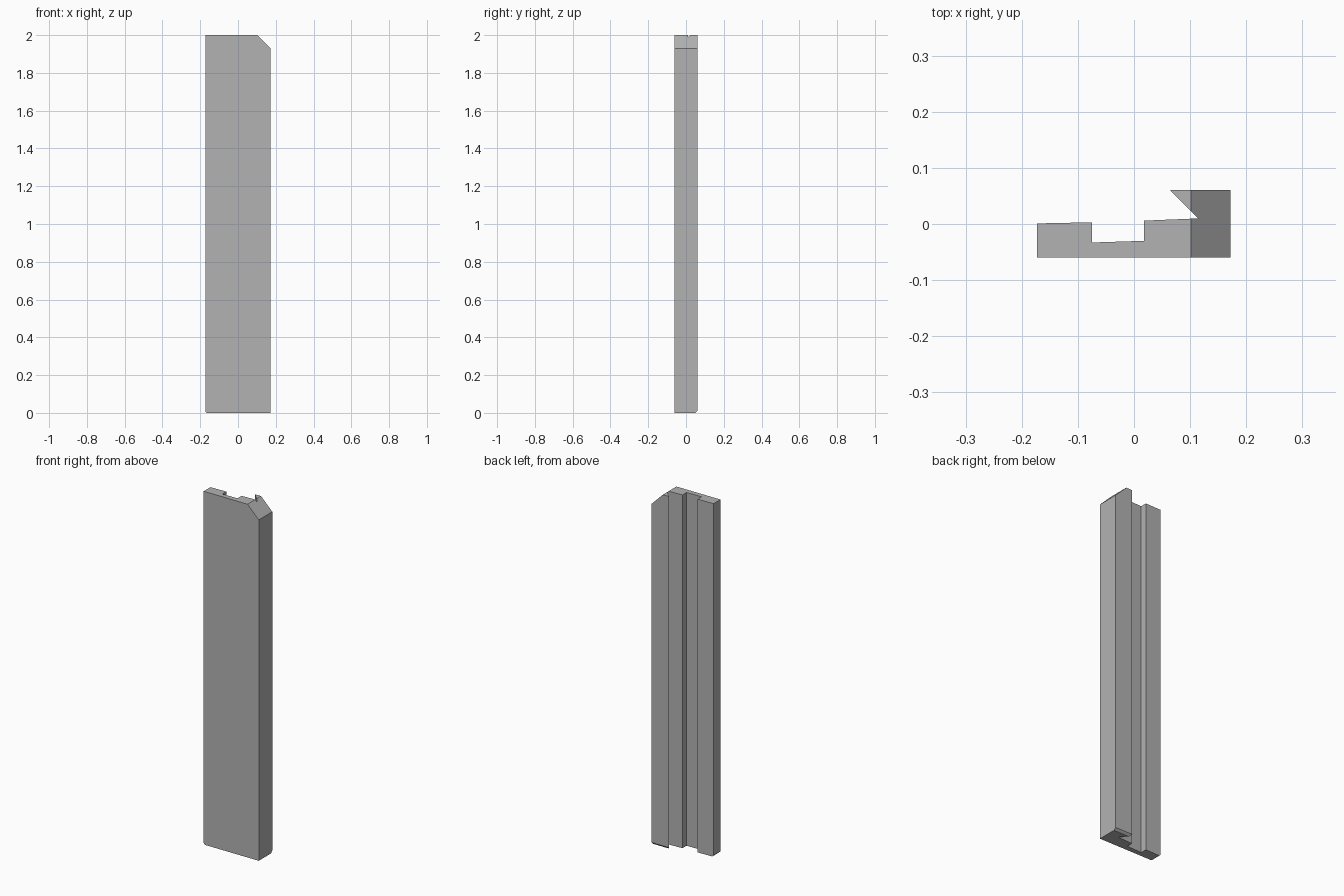
import bpy, bmesh
from mathutils import Vector

cube = bpy.data.objects.get("Cube")
if cube:
    bpy.data.objects.remove(cube, do_unlink=True)

# Plain grey material
grey = bpy.data.materials.new("plain_grey")
grey.use_nodes = True
colour = (0.45, 0.45, 0.45, 1)
grey.diffuse_color = colour
grey.node_tree.nodes["Principled BSDF"].inputs["Base Color"].default_value = colour

# Cross-section: flat front, grooved back, undercut lip on the left edge
profile = [(-0.173, -0.06), (0.172, -0.06), (0.172, 0.061), (0.065, 0.061),
           (0.065, 0.059), (0.114, 0.010), (0.018, 0.006), (0.018, -0.03),
           (-0.075, -0.033), (-0.075, 0.003), (-0.173, 0.001)]
height = 2.0

bm = bmesh.new()
base = bm.faces.new([bm.verts.new((x, y, 0)) for x, y in profile])
extruded = bmesh.ops.extrude_face_region(bm, geom=[base])["geom"]
bmesh.ops.translate(bm, vec=(0, 0, height),
                    verts=[v for v in extruded if isinstance(v, bmesh.types.BMVert)])


def trim(point, normal):
    """Cut away everything beyond a plane and close the opening."""
    geom = bm.verts[:] + bm.edges[:] + bm.faces[:]
    cut = bmesh.ops.bisect_plane(bm, geom=geom, dist=1e-6, plane_co=Vector(point),
                                 plane_no=Vector(normal), clear_outer=True)["geom_cut"]
    edges = [e for e in cut if isinstance(e, bmesh.types.BMEdge)]
    bmesh.ops.holes_fill(bm, edges=edges, sides=0)


# Sloped top corner, then the small eased edges at the foot
trim((0.102, 0, height), (1, 0, 1))
trim((0, 0.061, 0.012), (0, 1, -1))
trim((-0.173, 0, 0.008), (-1, 0, -1))
bmesh.ops.recalc_face_normals(bm, faces=bm.faces[:])

mesh = bpy.data.meshes.new("grooved_plank")
bm.to_mesh(mesh)
bm.free()
mesh.materials.append(grey)
plank = bpy.data.objects.new("grooved_plank", mesh)
bpy.context.collection.objects.link(plank)
